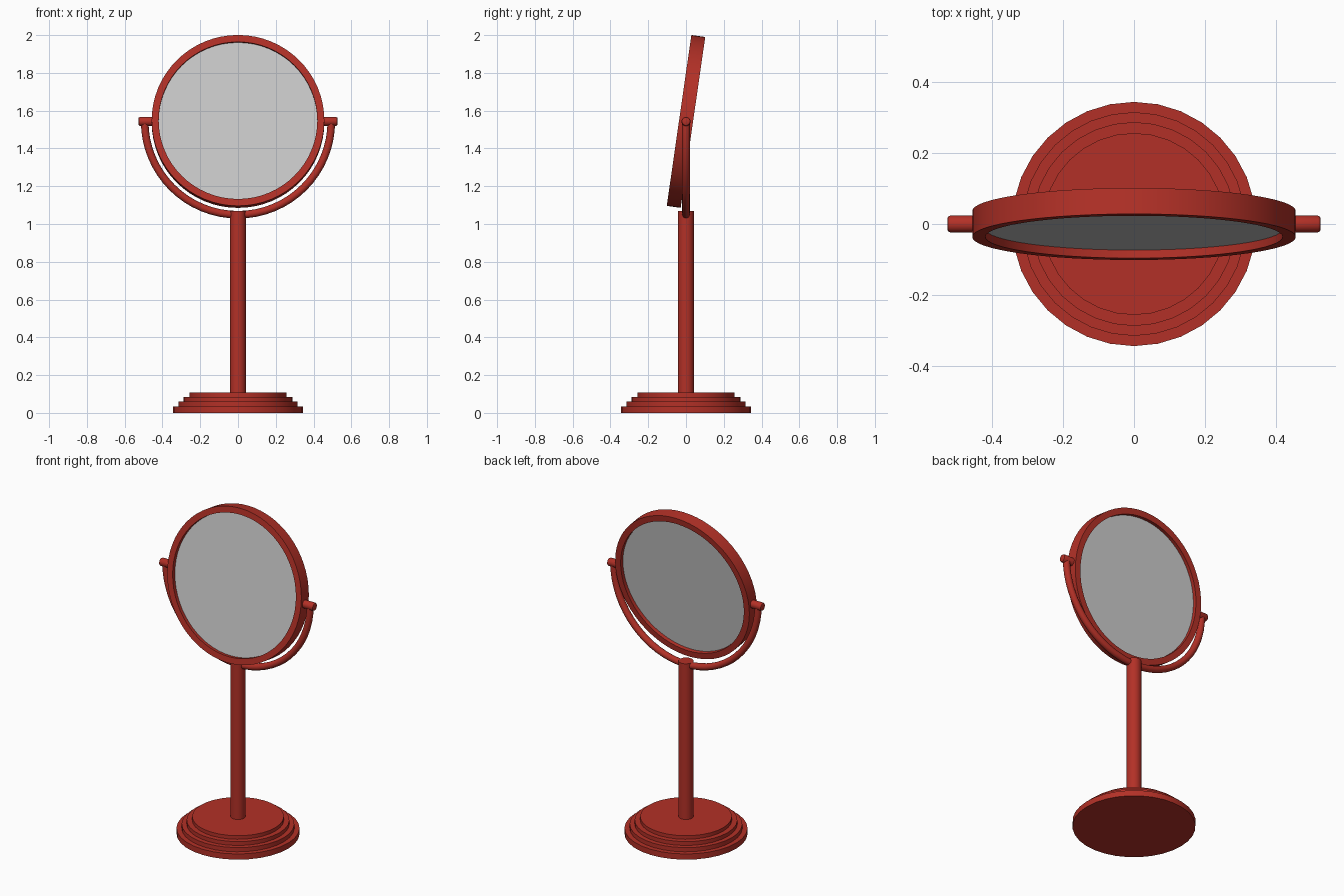
import bpy
import bmesh
from math import cos, sin, pi, radians
from mathutils import Matrix, Vector

if "Cube" in bpy.data.objects:
    bpy.data.objects.remove(bpy.data.objects["Cube"])

PIVOT = Vector((0, 0, 1.543))
TILT = radians(-8.2)

red = bpy.data.materials.new("red_enamel")
red.diffuse_color = (0.45, 0.03, 0.02, 1)
red.use_nodes = True
red.node_tree.nodes["Principled BSDF"].inputs["Base Color"].default_value = red.diffuse_color


def finish(bm, name, mat=None, matrix=Matrix()):
    """Turn a bmesh into a named object, shaded smooth with sharp edges kept."""
    bmesh.ops.remove_doubles(bm, verts=bm.verts, dist=1e-5)
    bmesh.ops.recalc_face_normals(bm, faces=bm.faces)
    bm.transform(matrix)
    me = bpy.data.meshes.new(name)
    bm.to_mesh(me)
    bm.free()
    ob = bpy.data.objects.new(name, me)
    bpy.context.collection.objects.link(ob)
    if mat:
        me.materials.append(mat)
    bpy.ops.object.select_all(action='DESELECT')
    ob.select_set(True)
    bpy.context.view_layer.objects.active = ob
    bpy.ops.object.shade_smooth_by_angle(angle=radians(35))
    return ob


def lathe(name, profile, steps, mat=None, matrix=Matrix(), closed=False):
    """Spin an (r, z) profile about z."""
    bm = bmesh.new()
    vs = [bm.verts.new((r, 0, z)) for r, z in profile]
    es = [bm.edges.new(p) for p in zip(vs, vs[1:])]
    if closed:
        es.append(bm.edges.new((vs[-1], vs[0])))
    bmesh.ops.spin(bm, geom=vs + es, axis=(0, 0, 1), cent=(0, 0, 0),
                   angle=2 * pi, steps=steps, use_merge=True)
    return finish(bm, name, mat, matrix)


# Stepped round base
tiers = [(0.345, 0.035), (0.316, 0.061), (0.288, 0.085), (0.257, 0.107)]
profile, z = [(0, 0)], 0
for r, top in tiers:
    profile += [(r, z), (r, top)]
    z = top
lathe("stepped_base", profile + [(0, z)], 32, red)

# Upright column
lathe("column", [(0, 0.09), (0.042, 0.09), (0.042, 1.07), (0, 1.07)], 32, red)

# Tilted frame ring and the two-sided glass recessed in it
tilted = (Matrix.Translation(PIVOT) @ Matrix.Rotation(TILT, 4, 'X')
          @ Matrix.Rotation(pi / 2, 4, 'X'))
lathe("mirror_frame", [(0.457, -0.037), (0.457, 0.037), (0.42, 0.037), (0.42, -0.037)],
      64, red, tilted, closed=True)
lathe("mirror_glass", [(0, -0.014), (0.425, -0.014), (0.425, 0.014), (0, 0.014)],
      64, None, tilted)

# Half-round yoke: a tube swept under the frame
bm = bmesh.new()
R, t, n, sides = 0.494, 0.02, 32, 16
rings = []
for i in range(n + 1):
    a = pi + pi * i / n
    ring = []
    for j in range(sides):
        b = 2 * pi * j / sides
        d = R + t * cos(b)
        ring.append(bm.verts.new((d * cos(a), t * sin(b), PIVOT.z + d * sin(a))))
    rings.append(ring)
for p, q in zip(rings, rings[1:]):
    for j in range(sides):
        k = (j + 1) % sides
        bm.faces.new((p[j], p[k], q[k], q[j]))
bm.faces.new(rings[0])
bm.faces.new(rings[-1])
finish(bm, "yoke", red)

# Pivot knobs joining yoke and frame
for side, s in (("left", -1), ("right", 1)):
    lathe(f"pivot_knob_{side}",
          [(0, 0.44), (0.024, 0.44), (0.024, 0.519), (0.021, 0.525), (0.017, 0.527), (0, 0.527)],
          24, red, Matrix.Translation(PIVOT) @ Matrix.Rotation(s * pi / 2, 4, 'Y'))
